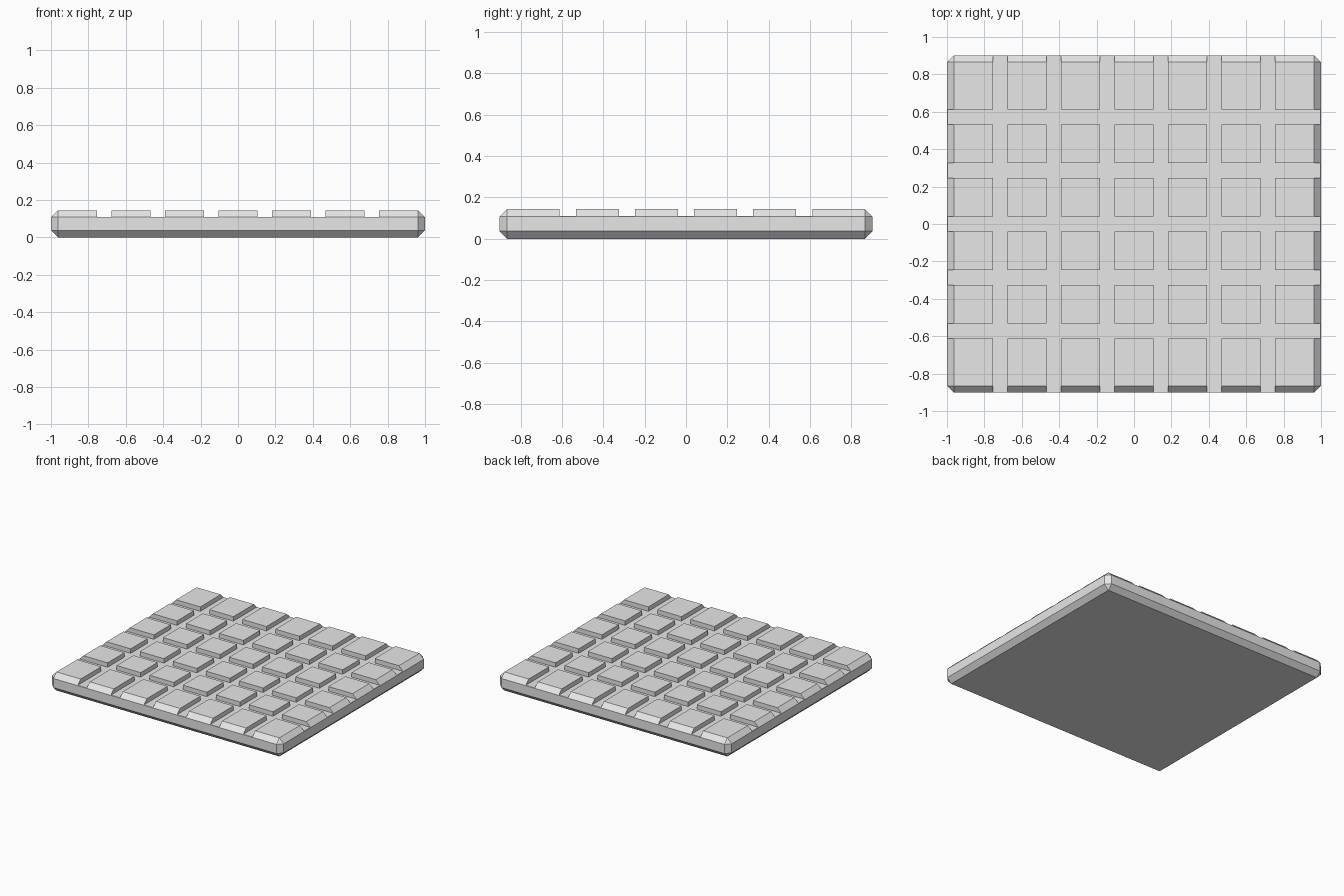
import bpy
import bmesh
from mathutils import Matrix

WIDTH, DEPTH, HEIGHT = 2.0, 1.804, 0.145
CHAMFER = 0.037
GROOVE_FLOOR = 0.11
GROOVE_WIDTH = 0.078
PITCH = 0.286

default = bpy.data.objects.get("Cube")
if default:
    bpy.data.objects.remove(default, do_unlink=True)

grey = bpy.data.materials.new("plain_grey")
grey.use_nodes = True
grey.diffuse_color = (0.8, 0.8, 0.8, 1)
grey.node_tree.nodes["Principled BSDF"].inputs["Base Color"].default_value = (0.8, 0.8, 0.8, 1)


def add_box(bm, center, size):
    bmesh.ops.create_cube(
        bm, size=1, matrix=Matrix.Translation(center) @ Matrix.Diagonal((*size, 1)))


def make_object(name, bm):
    mesh = bpy.data.meshes.new(name)
    bm.to_mesh(mesh)
    bm.free()
    mesh.materials.append(grey)
    obj = bpy.data.objects.new(name, mesh)
    bpy.context.collection.objects.link(obj)
    return obj


# Slab with every edge chamfered
bm = bmesh.new()
add_box(bm, (0, 0, HEIGHT / 2), (WIDTH, DEPTH, HEIGHT))
bmesh.ops.bevel(bm, geom=bm.edges[:], offset=CHAMFER, offset_type='OFFSET',
                segments=1, profile=0.5, affect='EDGES')
slab = make_object("grooved_slab", bm)


def groove_cutter(name, axis, count):
    """Evenly spaced bars, spread along the given axis and running across it."""
    bm = bmesh.new()
    for i in range(count):
        center = [0, 0, GROOVE_FLOOR + HEIGHT / 2]
        center[axis] = (i - (count - 1) / 2) * PITCH
        size = [WIDTH * 2, WIDTH * 2, HEIGHT]
        size[axis] = GROOVE_WIDTH
        add_box(bm, center, size)
    cutter = make_object(name, bm)
    cutter.hide_render = True
    return cutter


# Crossing grooves that leave a grid of raised tiles
cutters = [groove_cutter("lengthwise_groove_cutter", 0, 6),
           groove_cutter("crosswise_groove_cutter", 1, 5)]
bpy.context.view_layer.objects.active = slab
for cutter in cutters:
    cut = slab.modifiers.new(cutter.name, 'BOOLEAN')
    cut.operation = 'DIFFERENCE'
    cut.solver = 'EXACT'
    cut.object = cutter
    bpy.ops.object.modifier_apply(modifier=cut.name)
    bpy.data.objects.remove(cutter, do_unlink=True)
